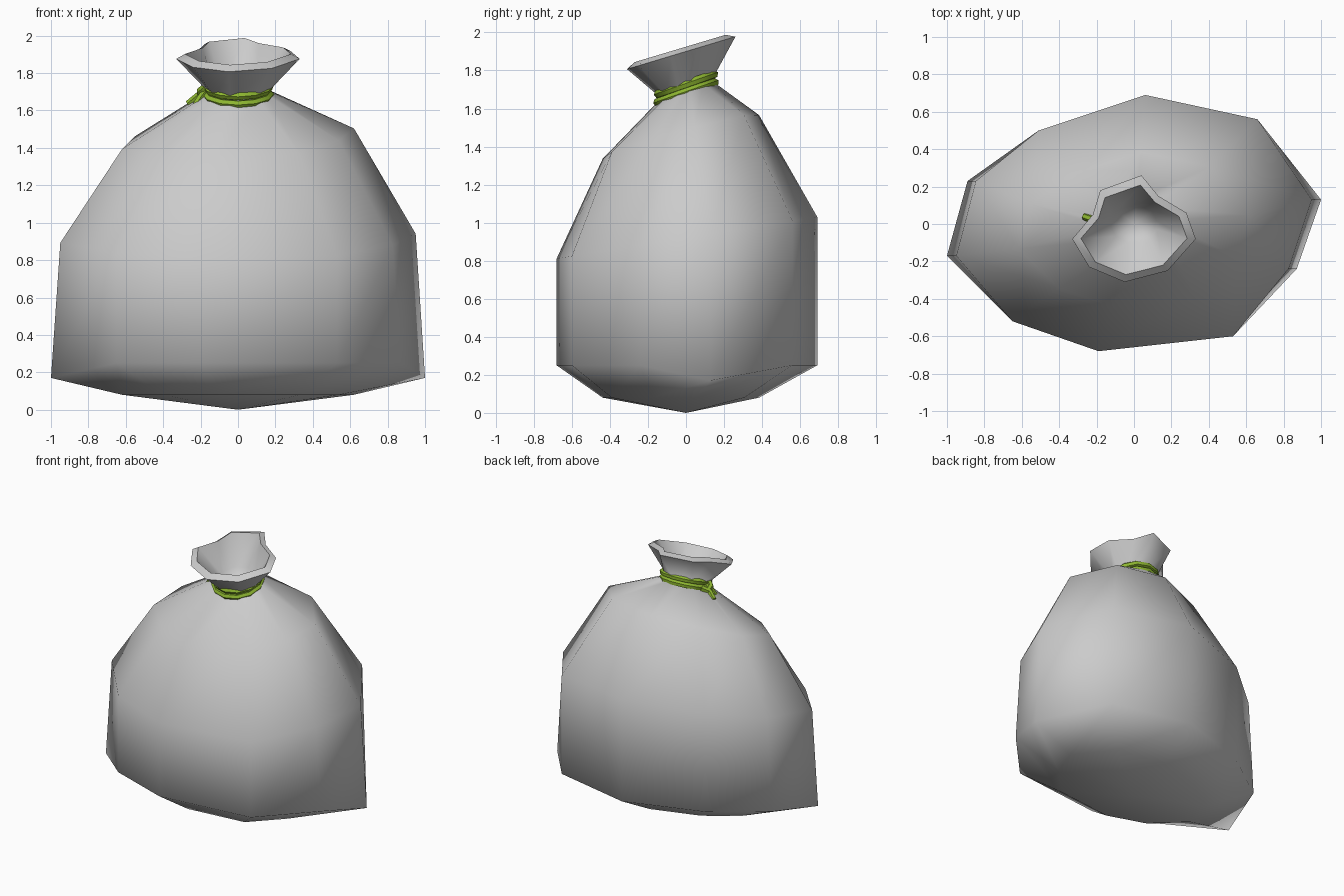
import bpy, bmesh, math
from mathutils import Vector

cube = bpy.data.objects.get("Cube")
if cube:
    bpy.data.objects.remove(cube, do_unlink=True)


def material(name, rgb):
    m = bpy.data.materials.new(name)
    m.use_nodes = True
    m.diffuse_color = (*rgb, 1)
    m.node_tree.nodes["Principled BSDF"].inputs["Base Color"].default_value = (*rgb, 1)
    return m


cloth_grey = material("cloth grey", (0.6, 0.6, 0.6))
rope_green = material("rope green", (0.27, 0.47, 0.03))

# Plan outlines of the widest part of the sack and of its mouth
belly = [(1, .13), (.66, .56), (.06, .69), (-.51, .5), (-.89, .23),
         (-1, -.17), (-.65, -.52), (-.19, -.68), (.53, -.6), (.87, -.24)]
mouth = [(.28, .06), (.13, .15), (.04, .26), (-.18, .18), (-.22, .05),
         (-.33, -.08), (-.24, -.23), (-.05, -.31), (.18, -.25), (.33, -.08)]


def scaled(loop, sx, sy, z, tilt=0.0, shift=0.0):
    """Scale a plan outline and lay it on a plane tilted towards the front."""
    return [Vector((x * sx, y * sy + shift, z + tilt * (y * sy + shift))) for x, y in loop]


def oval(rx, ry, z, tilt):
    """Oval ring whose corners line up with those of the belly."""
    angles = [math.atan2(y, x) for x, y in belly]
    return [Vector((rx * math.cos(a), ry * math.sin(a), z + tilt * ry * math.sin(a))) for a in angles]


# Sack: rings from the base up to the rim, then down inside the neck
base = scaled(belly, 0.62, 0.6, 0.08, 0, -0.03)
corner = scaled(belly, 1, 1, 0.25)
for p in corner:
    if abs(p.x) > 0.95:
        p.z = 0.17          # drooping bottom corners
middle = scaled(belly, 1, 1, 0.92, 0.16)
for p in middle:
    if abs(p.x) > 0.8:
        p.x *= 0.95
shoulder = scaled(belly, 0.62, 0.6, 1.46, 0.27, -0.03)
for p in shoulder:
    p.z += 0.05 * p.x
rings = [base, corner, middle, shoulder,
         oval(0.155, 0.135, 1.70, 0.35),
         scaled(mouth, 1, 1, 1.9, 0.3),
         scaled(mouth, 0.86, 0.84, 1.925, 0.3, -0.01),
         oval(0.125, 0.105, 1.72, 0.35)]

bm = bmesh.new()
loops = [[bm.verts.new(p) for p in ring] for ring in rings]
n = len(belly)
for low, high in zip(loops, loops[1:]):
    for i in range(n):
        j = (i + 1) % n
        bm.faces.new((low[i], low[j], high[j], high[i]))
bottom = bm.verts.new((0, 0, 0))
inside = bm.verts.new((0, 0, 1.62))
for i in range(n):
    j = (i + 1) % n
    bm.faces.new((bottom, loops[0][j], loops[0][i]))
    bm.faces.new((inside, loops[-1][i], loops[-1][j]))
bmesh.ops.recalc_face_normals(bm, faces=bm.faces)
mesh = bpy.data.meshes.new("sack")
bm.to_mesh(mesh)
bm.free()
sack = bpy.data.objects.new("sack", mesh)
bpy.context.collection.objects.link(sack)
mesh.materials.append(cloth_grey)


def smooth(obj, degrees):
    bpy.ops.object.select_all(action='DESELECT')
    obj.select_set(True)
    bpy.context.view_layer.objects.active = obj
    bpy.ops.object.shade_smooth_by_angle(angle=math.radians(degrees))


smooth(sack, 78)


def cord(name, points, radius, closed=False):
    """Round cord along a path, turned into a mesh."""
    curve = bpy.data.curves.new(name, 'CURVE')
    curve.dimensions = '3D'
    curve.bevel_depth = radius
    curve.bevel_resolution = 1
    curve.use_fill_caps = True
    spline = curve.splines.new('POLY')
    spline.points.add(len(points) - 1)
    for p, co in zip(spline.points, points):
        p.co = (*co, 1)
    spline.use_cyclic_u = closed
    obj = bpy.data.objects.new(name, curve)
    bpy.context.collection.objects.link(obj)
    curve.materials.append(rope_green)
    bpy.ops.object.select_all(action='DESELECT')
    obj.select_set(True)
    bpy.context.view_layer.objects.active = obj
    bpy.ops.object.convert(target='MESH')
    smooth(bpy.context.view_layer.objects.active, 50)


# Rope coils around the tilted neck
for name, z, rx, ry in (("lower_rope_coil", 1.685, 0.17, 0.15),
                        ("upper_rope_coil", 1.728, 0.168, 0.147)):
    turn = [i * math.tau / 12 for i in range(12)]
    cord(name, [(rx * math.cos(a), ry * math.sin(a), z + 0.35 * ry * math.sin(a)) for a in turn],
         0.023, True)

# Knot and two loose ends on the right
cord("rope_knot", [(-.165, -.03, 1.73), (-.2, -.01, 1.7), (-.2, .03, 1.68), (-.165, .05, 1.7)], 0.024)
cord("outer_rope_end", [(-.17, .0, 1.71), (-.21, .02, 1.68), (-.265, .04, 1.635)], 0.02)
cord("inner_rope_end", [(-.17, -.02, 1.71), (-.2, -.02, 1.67), (-.225, -.03, 1.63)], 0.02)
